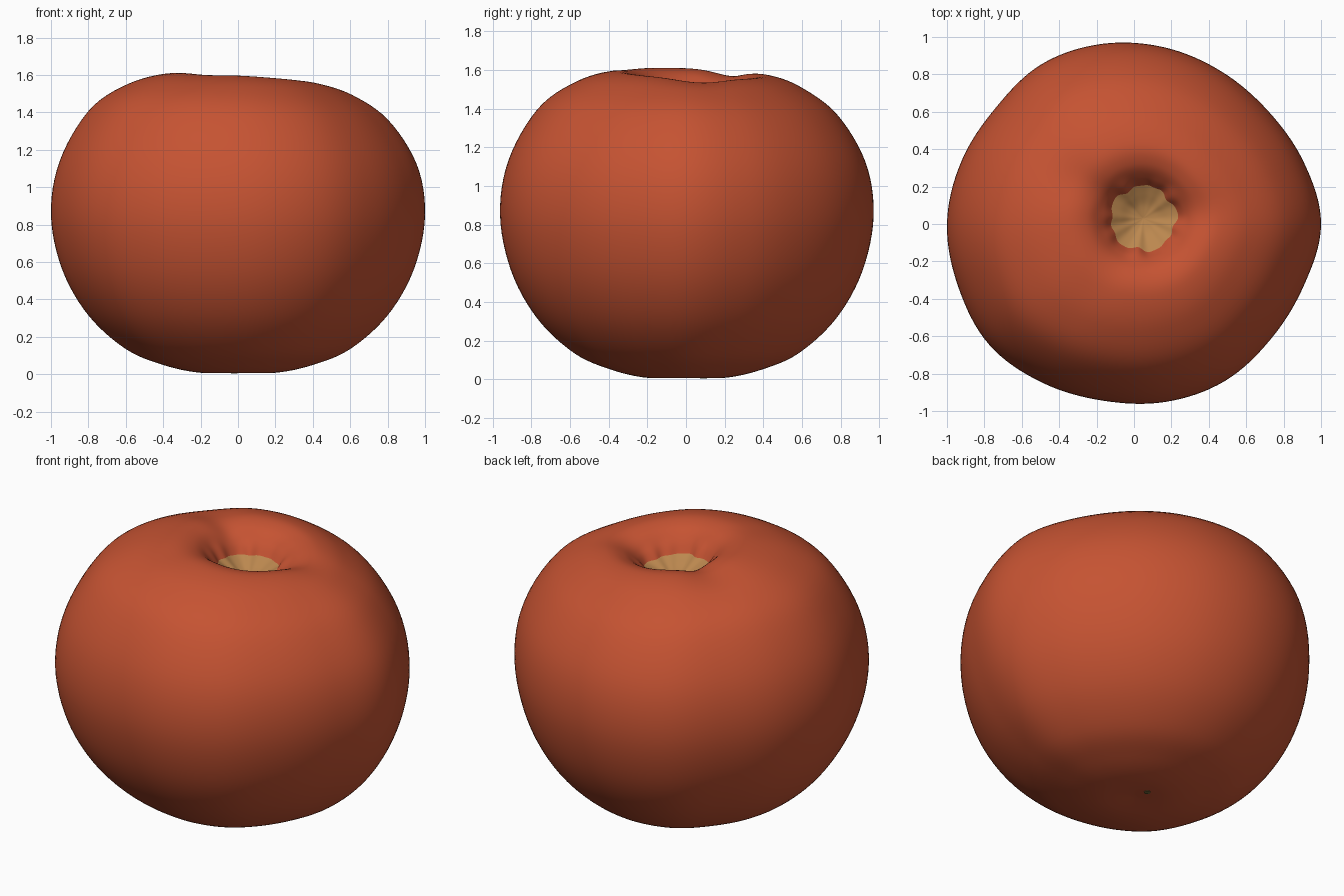
import bpy, bmesh, math

if "Cube" in bpy.data.objects:
    bpy.data.objects.remove(bpy.data.objects["Cube"])

SEG = 144   # points around
SUB = 6     # steps between profile points

# Outline radius seen from above, every 20 degrees
OUTLINE = [1.0, .966, .938, .94, .958, .978, .987, .966, .982,
           1.0, .998, 1.008, .98, .959, .966, .97, .956, .966]
# Radius and height, from the base up into the stem hollow
FRUIT = [(0, .012), (.2, .008), (.4, .05), (.6, .135), (.8, .315), (.94, .56),
         (1, .85), (.955, 1.13), (.8, 1.385), (.6, 1.525), (.42, 1.58),
         (.30, 1.562), (.22, 1.50), (.175, 1.44)]
SCAR = [(.175, 1.44), (.13, 1.415), (.07, 1.385), (0, 1.37)]


def spline(a, b, c, d, t):
    return .5 * (2*b + (c - a)*t + (2*a - 5*b + 4*c - d)*t*t + (3*b - a - 3*c + d)*t**3)


def smooth(x):
    x = max(0, min(1, x))
    return x * x * (3 - 2 * x)


def outline(angle):
    u = math.degrees(angle) / 20
    i = int(u)
    p = [OUTLINE[(i + k) % 18] for k in (-1, 0, 1, 2)]
    return spline(*p, u - i)


def bump(angle, degrees, width):
    d = (math.degrees(angle) - degrees + 180) % 360 - 180
    return math.exp(-(d / width) ** 2)


def resample(points):
    out = []
    for i in range(len(points) - 1):
        q = [points[max(0, min(len(points) - 1, i + k))] for k in (-1, 0, 1, 2)]
        for s in range(SUB):
            out.append(tuple(spline(*[v[n] for v in q], s / SUB) for n in (0, 1)))
    return out + [points[-1]]


def place(r, z, a):
    """Bend a profile point into the uneven shape of the fruit."""
    top = smooth((z - .95) / .6)
    near = smooth((.75 - r) / .5) if z > .85 else 0
    # uneven shoulders and soft furrows running out of the hollow
    ring = smooth(r / .35)
    lift = .03 * math.cos(a - math.radians(207)) * ring
    furrow = (.03 * bump(a, 148, 18) + .02 * bump(a, 8, 22)
              + .008 * bump(a, 238, 20)) * smooth((r - .1) / .2) * smooth((.75 - r) / .4)
    # ragged edge of the stem scar
    rag = .05 * math.sin(5*a + 1) + .035 * math.sin(8*a) + .02 * math.sin(13*a + 2)
    edge = smooth((.26 - r) / .1) if z > .85 else 0
    rr = r * (1 + (outline(a) - 1) * smooth(r / .5)) * (1 + rag * edge)
    return (rr * math.cos(a) + .05 * near, rr * math.sin(a) + .03 * near,
            z + top * (lift - furrow))


def build(name, profile, mat):
    bm = bmesh.new()
    rings = []
    for r, z in resample(profile):
        if r < 1e-5:
            rings.append([bm.verts.new(place(0, z, 0))])
        else:
            rings.append([bm.verts.new(place(r, z, 2*math.pi*i/SEG)) for i in range(SEG)])
    for lo, hi in zip(rings, rings[1:]):
        for i in range(SEG):
            j = (i + 1) % SEG
            if len(lo) == 1:
                bm.faces.new((lo[0], hi[j], hi[i]))
            elif len(hi) == 1:
                bm.faces.new((lo[i], lo[j], hi[0]))
            else:
                bm.faces.new((lo[i], lo[j], hi[j], hi[i]))
    for f in bm.faces:
        f.smooth = True
    me = bpy.data.meshes.new(name)
    bm.to_mesh(me)
    bm.free()
    me.materials.append(mat)
    ob = bpy.data.objects.new(name, me)
    bpy.context.collection.objects.link(ob)
    return ob


def material(name, rgb):
    m = bpy.data.materials.new(name)
    m.diffuse_color = (*rgb, 1)
    m.use_nodes = True
    m.node_tree.nodes["Principled BSDF"].inputs["Base Color"].default_value = m.diffuse_color
    return m


red = material("tomato red", (.56, .086, .032))
tan = material("scar tan", (.50, .245, .078))
olive = material("blossom olive", (.16, .13, .04))

# Fruit body and the stem scar in its hollow
build("fruit_body", FRUIT, red)
build("stem_scar", SCAR, tan)

# Tiny blossom end mark underneath
bpy.ops.mesh.primitive_cylinder_add(vertices=12, radius=.018, depth=.008,
                                    location=(-.02, .09, .0075))
mark = bpy.context.object
mark.name = "blossom_mark"
mark.data.materials.append(olive)
